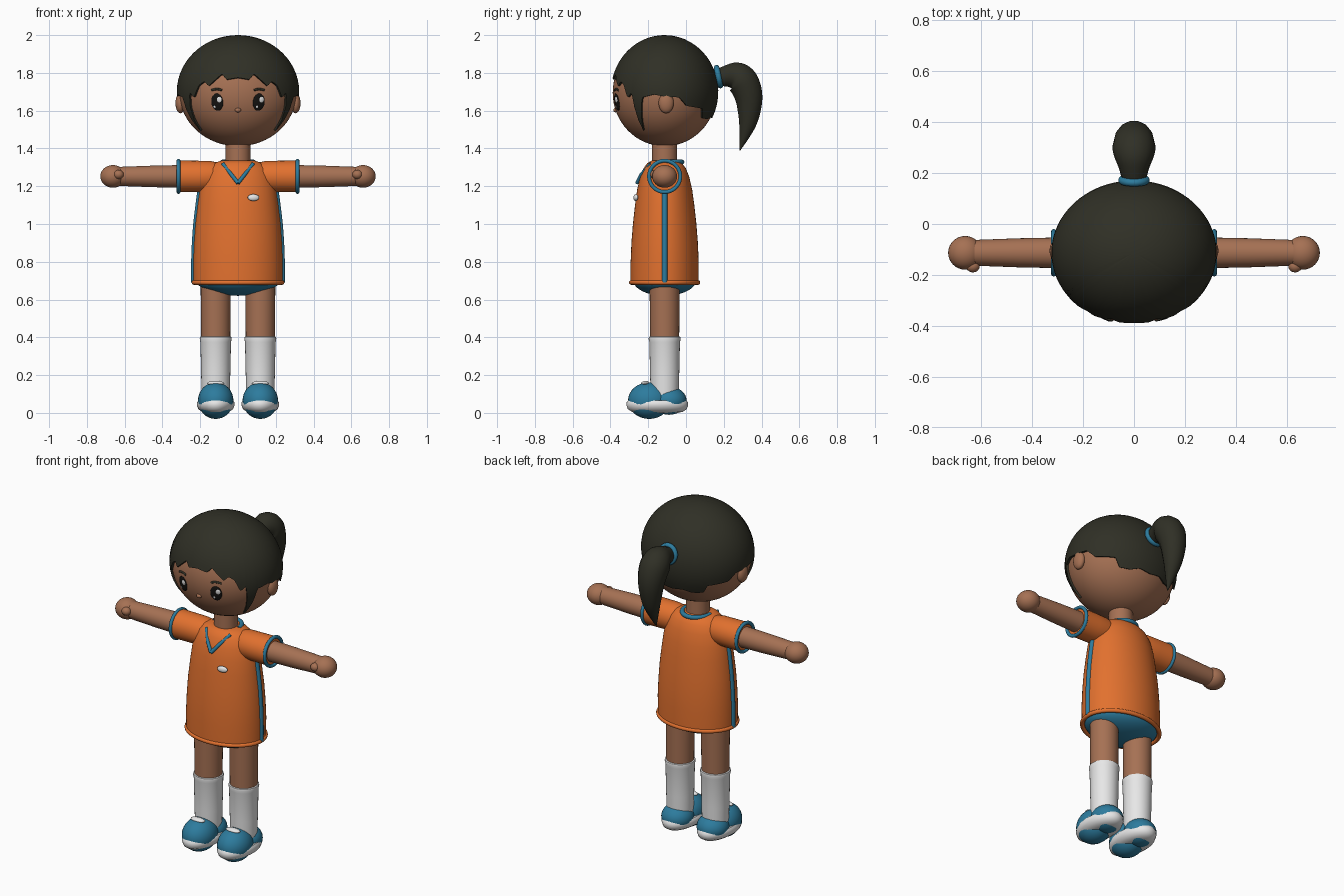
import bpy, bmesh, math
from mathutils import Vector

if "Cube" in bpy.data.objects:
    bpy.data.objects.remove(bpy.data.objects["Cube"])

CY = -0.113  # depth of the body axis


def material(name, rgb):
    m = bpy.data.materials.new(name)
    m.diffuse_color = (*rgb, 1)
    m.use_nodes = True
    m.node_tree.nodes["Principled BSDF"].inputs["Base Color"].default_value = m.diffuse_color
    return m


SKIN = material("skin", (0.38, 0.165, 0.088))
HAIR = material("dark_hair", (0.029, 0.029, 0.019))
ORANGE = material("orange_cloth", (0.76, 0.165, 0.028))
BLUE = material("blue_trim", (0.026, 0.2, 0.34))
WHITE = material("white", (0.8, 0.8, 0.8))
BLACK = material("eye_black", (0.008, 0.007, 0.006))


def finish(name, bm, mat):
    bmesh.ops.recalc_face_normals(bm, faces=bm.faces)
    me = bpy.data.meshes.new(name)
    bm.to_mesh(me)
    bm.free()
    me.materials.append(mat)
    ob = bpy.data.objects.new(name, me)
    bpy.context.collection.objects.link(ob)
    return ob


def ball(name, mat, loc, radii, facing=None, seg=32):
    bm = bmesh.new()
    bmesh.ops.create_uvsphere(bm, u_segments=seg, v_segments=seg // 2, radius=1)
    bmesh.ops.scale(bm, vec=radii, verts=bm.verts)
    ob = finish(name, bm, mat)
    ob.location = loc
    if facing is not None:
        ob.rotation_euler = facing.to_track_quat('-Y', 'Z').to_euler()
    return ob


def loft(name, mat, rows, centre=(0, CY), axis='Z', n=48):
    """Stack of ellipses; rows are (position, radius_a, radius_b)."""
    bm = bmesh.new()
    rings = []
    for p, a, b in rows:
        ring = []
        for i in range(n):
            t = 2 * math.pi * i / n
            u, v = a * math.cos(t), b * math.sin(t)
            co = (centre[0] + u, centre[1] + v, p) if axis == 'Z' else (p, centre[0] + u, centre[1] + v)
            ring.append(bm.verts.new(co))
        rings.append(ring)
    for r, q in zip(rings, rings[1:]):
        for i in range(n):
            j = (i + 1) % n
            bm.faces.new((r[i], r[j], q[j], q[i]))
    bm.faces.new(rings[0])
    bm.faces.new(rings[-1])
    return finish(name, bm, mat)


def tube(name, mat, pts, radius, radii=None, kind='NURBS', cyclic=False):
    cu = bpy.data.curves.new(name, 'CURVE')
    cu.dimensions = '3D'
    cu.bevel_depth, cu.bevel_resolution, cu.use_fill_caps = radius, 5, True
    cu.resolution_u = 8
    sp = cu.splines.new(kind)
    sp.points.add(len(pts) - 1)
    for i, p in enumerate(pts):
        sp.points[i].co = (*p, 1)
        sp.points[i].radius = radii[i] if radii else 1
    sp.use_cyclic_u = cyclic
    if kind == 'NURBS':
        sp.order_u, sp.use_endpoint_u = 3, not cyclic
    cu.materials.append(mat)
    ob = bpy.data.objects.new(name, cu)
    bpy.context.collection.objects.link(ob)
    return ob


def circle(f, n=48):
    return [f(math.cos(2 * math.pi * i / n), math.sin(2 * math.pi * i / n)) for i in range(n)]


# Head, neck
HC, HR = Vector((0, CY, 1.695)), Vector((0.31, 0.275, 0.283))
ball("head", SKIN, HC, HR, seg=64)
loft("neck", SKIN, [(1.28, 0.066, 0.066), (1.46, 0.066, 0.066)])


def on_face(x, z):
    """Point and outward normal on the front of the head."""
    k = 1 - (x / HR.x) ** 2 - ((z - HC.z) / HR.z) ** 2
    p = Vector((x, HC.y - HR.y * math.sqrt(k), z))
    d = p - HC
    return p, Vector((d.x / HR.x ** 2, d.y / HR.y ** 2, d.z / HR.z ** 2)).normalized()


# Hair cap: a shell whose hem height depends on the angle from the front
HEM = [(0, 1.775), (11, 1.765), (16, 1.795), (22, 1.765), (29, 1.73), (34, 1.755), (40, 1.735),
       (46, 1.67), (49, 1.68), (52, 1.70), (55, 1.58), (56.5, 1.49), (58, 1.50), (62, 1.58),
       (65, 1.67), (78, 1.685), (90, 1.675), (106, 1.67), (115, 1.625), (138, 1.61), (142, 1.56),
       (155, 1.555), (166, 1.57), (180, 1.56)]


def hem(deg):
    for (a, za), (b, zb) in zip(HEM, HEM[1:]):
        if a <= deg <= b:
            return za + (zb - za) * (deg - a) / (b - a)


bm = bmesh.new()
COLS, ROWS, hz, hr = 240, 16, 1.70, (0.324, 0.284, 0.30)
cols = []
pole = bm.verts.new((0, CY, hz + hr[2]))
for c in range(COLS):
    deg = 360 * c / COLS
    low = math.asin((hem(min(deg, 360 - deg)) - hz) / hr[2])
    t = math.radians(deg)
    col = []
    for r in range(ROWS):
        e = low + (math.pi / 2 - low) * r / ROWS
        col.append(bm.verts.new((hr[0] * math.cos(e) * math.sin(t),
                                 CY - hr[1] * math.cos(e) * math.cos(t), hz + hr[2] * math.sin(e))))
    cols.append(col)
for c in range(COLS):
    a, b = cols[c], cols[(c + 1) % COLS]
    for r in range(ROWS - 1):
        bm.faces.new((a[r], b[r], b[r + 1], a[r + 1]))
    bm.faces.new((a[-1], b[-1], pole))
hair = finish("hair_cap", bm, HAIR)
sol = hair.modifiers.new("thickness", 'SOLIDIFY')
sol.thickness, sol.offset = 0.016, -1

# Ponytail and its band
tube("ponytail", HAIR, [(0, 0.13, 1.76), (0, 0.2, 1.785), (0, 0.285, 1.785), (0, 0.335, 1.69),
                        (0, 0.335, 1.57), (0, 0.315, 1.48), (0, 0.285, 1.39)],
     0.08, [0.5, 0.62, 1.1, 0.98, 0.72, 0.42, 0.03])
tube("hair_band", BLUE, circle(lambda c, s: (0.047 * c, 0.172 - 0.01 * s, 1.78 + 0.047 * s)), 0.015, cyclic=True)

# Face
p, n = on_face(0, 1.603)
ball("nose", SKIN, p, (0.016, 0.012, 0.012), n, 16)
for s, side in ((-1, "left"), (1, "right")):
    p, n = on_face(0.11 * s, 1.645)
    ball("eye_" + side, BLACK, p, (0.033, 0.008, 0.046), n)
    for tag, dx, dz, r in (("large", 0.012, 0.014, 0.014), ("small", -0.011, -0.023, 0.007)):
        p, n = on_face(0.11 * s + dx, 1.645 + dz)
        ball(f"eye_glint_{tag}_{side}", WHITE, p + n * 0.006, (r, 0.004, r * 1.15), n, 16)
    brow = [on_face(s * x, z)[0] for x, z in ((0.085, 1.708), (0.11, 1.72), (0.14, 1.708))]
    tube("eyebrow_" + side, HAIR, brow, 0.006)
    ball("ear_" + side, SKIN, (0.305 * s, -0.105, 1.64), (0.026, 0.04, 0.054))

# Shirt with hem, side stripes, collar and badge
SHIRT = [(0.69, 0.236, 0.18), (0.8, 0.237, 0.18), (0.9, 0.233, 0.176), (1.0, 0.226, 0.168),
         (1.1, 0.214, 0.157), (1.18, 0.203, 0.146), (1.25, 0.185, 0.13), (1.295, 0.162, 0.112),
         (1.322, 0.13, 0.092), (1.335, 0.09, 0.07)]
loft("shirt", ORANGE, SHIRT, n=64)
tube("shirt_hem", ORANGE, circle(lambda c, s: (0.234 * c, CY + 0.177 * s, 0.69)), 0.012, cyclic=True)
for s, side in ((-1, "left"), (1, "right")):
    tube("side_stripe_" + side, BLUE, [(s * (a - 0.003), CY, z) for z, a, b in SHIRT[:6]], 0.015)
    tube("collar_front_" + side, BLUE, [(0, -0.259, 1.217), (s * 0.034, -0.238, 1.26), (s * 0.08, -0.186, 1.318)],
         0.01, kind='POLY')
tube("collar_back", BLUE, [(0.082 * math.cos(t), CY + 0.092 * math.sin(t), 1.328)
                           for t in [math.pi * i / 16 for i in range(17)]], 0.013)
ball("badge", WHITE, (0.082, -0.266, 1.14), (0.031, 0.012, 0.018), Vector((0.15, -1, 0.1)))
ball("shorts", BLUE, (0, CY, 0.705), (0.222, 0.168, 0.085), seg=48)

# Limbs and footwear, one of each per side
for s, side in ((-1, "left"), (1, "right")):
    loft("sleeve_" + side, ORANGE, [(s * x, r, r) for x, r in
         ((0.07, 0.055), (0.11, 0.074), (0.15, 0.082), (0.22, 0.083), (0.315, 0.084))], (CY, 1.252), 'X')
    tube("sleeve_cuff_" + side, BLUE, circle(lambda c, q: (0.315 * s, CY + 0.083 * c, 1.252 + 0.083 * q)),
         0.01, cyclic=True)
    loft("arm_" + side, SKIN, [(s * x, r, r) for x, r in ((0.25, 0.061), (0.45, 0.057), (0.64, 0.05))],
         (CY, 1.252), 'X', 32)
    ball("hand_" + side, SKIN, (0.662 * s, CY, 1.252), (0.067, 0.066, 0.06))
    ball("thumb_" + side, SKIN, (0.632 * s, -0.165, 1.262), (0.027, 0.025, 0.024), seg=20)

    x = 0.118 * s
    loft("leg_" + side, SKIN, [(0.3, 0.076, 0.076), (0.7, 0.08, 0.08)], (x, CY), n=32)
    loft("sock_" + side, WHITE, [(0.08, 0.074, 0.074), (0.2, 0.077, 0.077), (0.375, 0.081, 0.081),
         (0.392, 0.085, 0.085), (0.402, 0.083, 0.083), (0.405, 0.077, 0.077)], (x, CY), n=32)
    ball("shoe_toe_" + side, BLUE, (x, -0.195, 0.065), (0.094, 0.112, 0.097))
    ball("shoe_heel_" + side, BLUE, (x, -0.09, 0.065), (0.09, 0.093, 0.075))
    loft("shoe_sole_" + side, WHITE, [(0, 0.05, 0.11), (0.006, 0.072, 0.135), (0.02, 0.092, 0.156),
         (0.04, 0.1, 0.163), (0.056, 0.099, 0.162), (0.066, 0.092, 0.155)], (x, -0.152))
    ball("shoe_tongue_" + side, WHITE, (x, -0.215, 0.157), (0.046, 0.022, 0.012), seg=24)

# Bake curves to meshes and smooth everything, keeping sharp edges
bpy.ops.object.select_all(action='SELECT')
bpy.context.view_layer.objects.active = hair
bpy.ops.object.convert(target='MESH')
bpy.ops.object.shade_smooth_by_angle(angle=math.radians(40))
